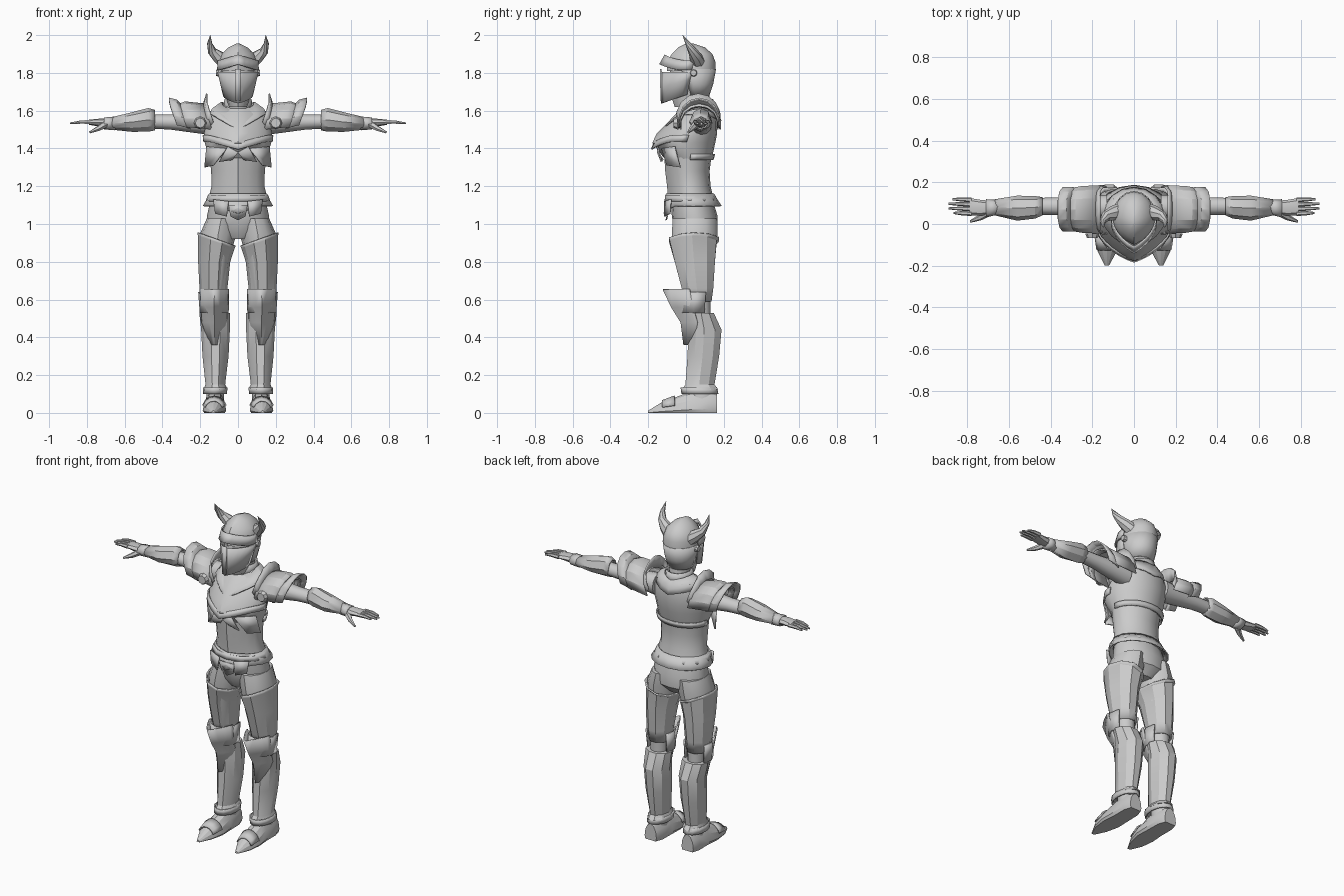
import bpy, bmesh
from math import cos, sin, pi, radians
from mathutils import Vector

if "Cube" in bpy.data.objects:
    bpy.data.objects.remove(bpy.data.objects["Cube"])

steel = bpy.data.materials.new("grey steel")
steel.use_nodes = True
steel.diffuse_color = (.6, .6, .6, 1)
steel.node_tree.nodes["Principled BSDF"].inputs["Base Color"].default_value = (.6, .6, .6, 1)


def finish(name, bm, mirror=False, thickness=0, angle=35):
    """Turn a bmesh into a shaded object, mirrored to the right side if asked."""
    bmesh.ops.recalc_face_normals(bm, faces=bm.faces)
    mesh = bpy.data.meshes.new(name)
    bm.to_mesh(mesh)
    bm.free()
    mesh.materials.append(steel)
    obj = bpy.data.objects.new(name, mesh)
    bpy.context.collection.objects.link(obj)
    bpy.ops.object.select_all(action="DESELECT")
    obj.select_set(True)
    bpy.context.view_layer.objects.active = obj
    bpy.ops.object.shade_smooth_by_angle(angle=radians(angle))
    if thickness:
        solid = obj.modifiers.new("thickness", "SOLIDIFY")
        solid.thickness = thickness
        solid.offset = 0
    if mirror:
        obj.modifiers.new("mirror", "MIRROR")
    return obj


def skin(bm, rings, closed, caps):
    """Bridge successive rings of vertices with quads."""
    for low, high in zip(rings, rings[1:]):
        count = len(low)
        for i in range(count if closed else count - 1):
            j = (i + 1) % count
            bm.faces.new((low[i], low[j], high[j], high[i]))
    if caps:
        bm.faces.new(rings[0])
        bm.faces.new(rings[-1])


def loft(name, axis, sections, sides=12, point=0, arc=None, warp=None, shell=False, **opts):
    """Loft ellipses given as (position, a min, a max, b min, b max) along an axis.
    point pulls the low-b half towards a keel; arc limits the sweep in degrees."""
    bm = bmesh.new()
    start, end = arc or (0, 360)
    steps = sides if arc is None else sides + 1
    rings = []
    for t, a0, a1, b0, b1 in sections:
        ring = []
        for i in range(steps):
            ang = radians(start + (end - start) * i / sides)
            ca, sb = cos(ang), sin(ang)
            if sb < 0:
                sb = sb * (1 - point) - (1 - abs(ca)) * point
            a = (a0 + a1) / 2 + ca * (a1 - a0) / 2
            b = (b0 + b1) / 2 + sb * (b1 - b0) / 2
            co = Vector({"x": (t, a, b), "y": (a, t, b), "z": (a, b, t)}[axis])
            if warp:
                warp(co)
            ring.append(bm.verts.new(co))
        rings.append(ring)
    open_shell = shell or arc is not None
    skin(bm, rings, arc is None, not open_shell)
    return finish(name, bm, thickness=.008 if open_shell else 0, **opts)


def sym(sections):
    """Expand (z, half width, front, back) into centred sections."""
    return [(z, -w, w, f, b) for z, w, f, b in sections]


def tube(name, path, sides=8, **opts):
    """Tapering round tube through (x, y, z, radius) points."""
    bm = bmesh.new()
    pts = [Vector(p[:3]) for p in path]
    rings = []
    for i, p in enumerate(path):
        along = pts[min(i + 1, len(pts) - 1)] - pts[max(i - 1, 0)]
        turn = along.to_track_quat("Z", "Y")
        rings.append([bm.verts.new(pts[i] + turn @ Vector((cos(k), sin(k), 0)) * p[3])
                      for k in (2 * pi * s / sides for s in range(sides))])
    skin(bm, rings, True, True)
    return finish(name, bm, **opts)


def plate(name, outline, depth, **opts):
    """Thin plate from an outline of (x, y, z) corners."""
    bm = bmesh.new()
    bm.faces.new([bm.verts.new(p) for p in outline])
    return finish(name, bm, thickness=depth, **opts)


# Head and helmet
loft("head", "z", sym([(1.62, .05, -.06, .09), (1.7, .07, -.085, .11),
                       (1.82, .085, -.085, .13), (1.9, .06, -.05, .1)]))
loft("neck", "z", sym([(1.55, .07, -.01, .14), (1.6, .06, 0, .13), (1.72, .055, 0, .12)]))
loft("helmet_dome", "z", sym([(1.81, .103, -.1, .155), (1.86, .102, -.1, .155),
                              (1.9, .085, -.075, .14), (1.935, .05, -.04, .1),
                              (1.955, .008, 0, .04)]), sides=16, point=.3)
loft("helmet_neck_guard", "z", sym([(1.68, .07, -.01, .12), (1.74, .085, -.04, .14),
                                    (1.82, .102, -.1, .155)]), arc=(-25, 205))


def visor_slope(v):
    if v.z < 1.75:
        v.z += (v.y + .125) * .35


def brow_peak(v):
    v.z += .03 * max(0, 1 - abs(v.x) / .1)


loft("visor", "z", sym([(1.64, .075, -.128, .1), (1.72, .095, -.128, .13),
                        (1.805, .106, -.128, .15)]), point=.45, arc=(170, 370), warp=visor_slope)
loft("brow_plate", "z", sym([(1.815, .108, -.138, .15), (1.865, .104, -.11, .15)]),
     point=.4, arc=(170, 370), warp=brow_peak)
plate("visor_ridge", [(-.012, -.131, 1.65), (.012, -.131, 1.65),
                      (.015, -.133, 1.82), (-.015, -.133, 1.82)], .009)
tube("visor_pivot", [(.09, .04, 1.8, .022), (.116, .04, 1.8, .016)], mirror=True)
tube("horn", [(.07, .06, 1.86, .04), (.105, .05, 1.885, .034), (.137, .035, 1.915, .024),
              (.15, .01, 1.955, .014), (.147, -.018, 2, .001)], mirror=True)

# Torso armour
loft("chest_and_back", "z", sym([(1.345, .15, -.11, .135), (1.36, .155, -.125, .14),
                                 (1.43, .176, -.178, .155), (1.48, .18, -.155, .165),
                                 (1.55, .165, -.085, .165), (1.61, .13, -.03, .155),
                                 (1.63, .08, .0, .14)]), sides=20, point=.35)
loft("waist_plate", "z", sym([(1.12, .16, -.095, .15), (1.2, .14, -.1, .13),
                              (1.28, .142, -.11, .125), (1.36, .152, -.115, .135)]),
     sides=16, point=.3)


def breast_dip(v):
    if v.y < 0:
        v.z -= .04 * max(0, 1 - abs(v.x) / .15)


loft("breast_rim", "z", sym([(1.435, .18, -.182, .16), (1.47, .184, -.168, .17)]),
     sides=16, point=.35, arc=(175, 365), warp=breast_dip)
loft("back_rim", "z", sym([(1.34, .155, -.1, .142), (1.37, .16, -.1, .15)]), arc=(0, 180))
plate("breast_flap", [(.06, -.128, 1.4), (.165, -.06, 1.41), (.176, -.03, 1.3),
                      (.13, -.1, 1.31)], .008, mirror=True)
plate("breast_wedge", [(0, -.15, 1.38), (.055, -.15, 1.41), (.1, -.13, 1.33),
                       (.03, -.122, 1.34)], .008, mirror=True)


def collar_dip(v):
    drop = max(0, 1 - abs(v.x) / .14)
    v.z -= (.08 if v.y < .05 else .04) * drop


loft("gorget", "z", sym([(1.58, .15, -.12, .175), (1.61, .135, -.06, .165),
                         (1.66, .085, -.04, .15)]), sides=16, point=.3,
     warp=collar_dip, shell=True)
loft("neck_collar", "z", sym([(1.6, .075, -.025, .15), (1.66, .068, -.015, .14)]), shell=True)

# Skirt and hips


def skirt_dip(v):
    if v.z < 1.15:
        v.z -= .04 * max(0, 1 - abs(v.x) / .13) if v.y < 0 else 0


loft("skirt", "z", sym([(1.16, .15, -.103, .145), (1.125, .165, -.108, .165),
                        (1.095, .182, -.115, .185)]), sides=16, point=.2,
     warp=skirt_dip, shell=True)
loft("belt", "z", sym([(1.12, .167, -.11, .165), (1.15, .157, -.106, .152)]), shell=True)
plate("tasset", [(.05, -.113, 1.12), (.13, -.08, 1.13), (.12, -.085, 1.055),
                 (.06, -.113, 1.04)], .008, mirror=True)
plate("front_flap", [(-.05, -.11, 1.1), (.05, -.11, 1.1), (.04, -.1, 1.04),
                     (0, -.105, 1.02), (-.04, -.1, 1.04)], .008)
loft("hips", "z", sym([(.92, .07, -.03, .12), (.97, .16, -.06, .165), (1.04, .165, -.075, .168),
                       (1.13, .145, -.08, .14)]), sides=16)

# Legs
loft("thigh", "z", [(.5, .075, .175, .03, .13), (.65, .065, .185, -.02, .13),
                    (.85, .035, .2, -.07, .15), (.95, .008, .2, -.075, .168),
                    (1.03, .012, .165, -.07, .165)], mirror=True)


def outer_rise(v):
    v.z += (v.x - .1) * .35 if v.z > .85 else 0


loft("thigh_armour", "z", [(.59, .066, .19, -.01, .135), (.66, .06, .2, -.03, .145),
                           (.8, .045, .207, -.07, .155), (.9, .022, .208, -.1, .165),
                           (.915, .015, .212, -.105, .18)], point=.3, sides=10,
     warp=outer_rise, shell=True, mirror=True, angle=25)
loft("knee_guard", "z", [(.36, .1, .15, -.01, .1), (.48, .06, .19, -.025, .15),
                         (.56, .058, .195, -.075, .15), (.655, .05, .2, -.12, .16)],
     sides=8, point=.75, arc=(180, 360), mirror=True, angle=20)
loft("knee_wing", "z", [(.53, .052, .2, -.03, .14), (.64, .05, .208, -.03, .15)],
     sides=6, arc=(150, 390), mirror=True, angle=20)
loft("shin_armour", "z", [(.125, .055, .182, -.035, .175), (.15, .068, .172, -.015, .155),
                          (.3, .05, .188, -.005, .18), (.44, .043, .195, 0, .193),
                          (.53, .042, .205, .01, .15)],
     sides=10, point=.35, mirror=True, angle=25)
loft("ankle", "z", [(.05, .075, .17, .02, .15), (.14, .075, .165, .015, .15)], mirror=True)
loft("ankle_cuff", "z", [(.1, .062, .182, -.02, .168), (.135, .06, .18, -.025, .16)],
     shell=True, mirror=True)


def flat_sole(v):
    v.z = max(v.z, 0)


loft("boot", "y", [(-.2, .12, .14, -.01, .012), (-.13, .082, .175, -.04, .055),
                   (-.05, .062, .187, -.06, .085), (.03, .065, .18, -.08, .115),
                   (.12, .067, .18, -.08, .12), (.165, .085, .165, -.06, .1)],
     warp=flat_sole, mirror=True, angle=25)
loft("toe_plate", "y", [(-.125, .078, .18, -.04, .064), (-.06, .06, .19, -.06, .088)],
     arc=(20, 160), sides=6, mirror=True)

# Arms
loft("arm", "x", [(.13, .02, .14, 1.47, 1.6), (.25, .03, .135, 1.485, 1.59),
                  (.36, .042, .128, 1.5, 1.58), (.46, .045, .125, 1.505, 1.58),
                  (.68, .055, .11, 1.51, 1.56)], mirror=True)
loft("vambrace", "x", [(.44, .045, .125, 1.5, 1.6), (.475, .03, .13, 1.493, 1.61),
                       (.56, .02, .132, 1.492, 1.588), (.665, .045, .115, 1.503, 1.562)],
     sides=8, point=.3, shell=True, mirror=True, angle=25)


def lean(v):
    v.x -= max(0, 1.64 - v.z) * .35


for label, layers in {
        "pauldron_inner": [(.165, -.05, .18, 1.45, 1.69), (.2, -.04, .18, 1.45, 1.61)],
        "pauldron_main": [(.185, -.045, .185, 1.42, 1.635), (.28, -.04, .18, 1.43, 1.645),
                          (.335, -.03, .17, 1.45, 1.625)],
        "pauldron_rim": [(.3, -.03, .17, 1.43, 1.62), (.325, -.035, .175, 1.43, 1.655),
                         (.365, -.035, .175, 1.44, 1.665)]}.items():
    loft(label, "x", layers, sides=8, arc=(-15, 195), warp=lean, mirror=True, angle=25)
tube("armpit_disc", [(.2, -.045, 1.535, .034), (.2, -.066, 1.535, .026)], mirror=True)

# Hands
loft("gauntlet_cuff", "x", [(.65, .05, .112, 1.5, 1.565), (.71, .035, .115, 1.505, 1.56)],
     sides=8, shell=True, mirror=True)
loft("palm", "x", [(.66, .055, .11, 1.51, 1.56), (.73, .04, .115, 1.515, 1.558),
                   (.79, .04, .125, 1.525, 1.552)], sides=8, mirror=True)
tube("thumb", [(.7, .055, 1.53, .02), (.74, .03, 1.505, .014), (.785, .012, 1.485, .006)],
     sides=6, mirror=True)
for index, reach in enumerate((.865, .89, .89, .87)):
    y = .05 + index * .022
    tube("finger", [(.78, y, 1.54, .012), (.83, y + .002, 1.54, .01), (reach, y + .003, 1.533, .005)],
         sides=6, mirror=True)
